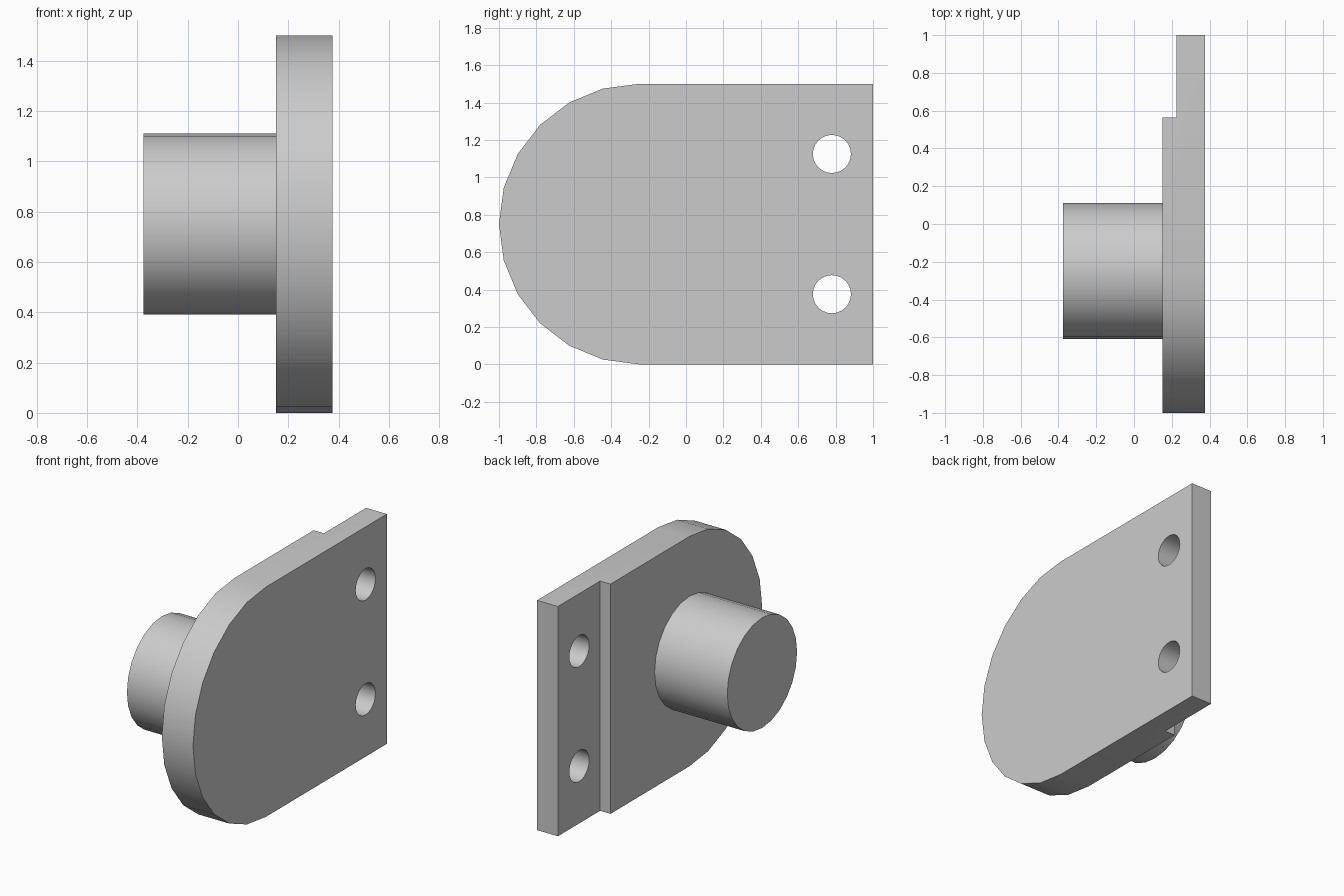
import bpy, bmesh
from math import sin, cos, pi, radians

if "Cube" in bpy.data.objects:
    bpy.data.objects.remove(bpy.data.objects["Cube"])

CY, CZ = -0.25, 0.75          # shared centre of the rounded end and the pin


def prism(name, pts, x0, x1):
    """Extrude a closed (y, z) outline along x."""
    bm = bmesh.new()
    face = bm.faces.new([bm.verts.new((x0, y, z)) for y, z in pts])
    ext = bmesh.ops.extrude_face_region(bm, geom=[face])
    verts = [v for v in ext["geom"] if isinstance(v, bmesh.types.BMVert)]
    bmesh.ops.translate(bm, verts=verts, vec=(x1 - x0, 0, 0))
    bmesh.ops.recalc_face_normals(bm, faces=bm.faces)
    mesh = bpy.data.meshes.new(name)
    bm.to_mesh(mesh)
    bm.free()
    obj = bpy.data.objects.new(name, mesh)
    bpy.context.collection.objects.link(obj)
    return obj


def arc(cy, cz, r, start, sweep, steps):
    return [(cy + r * cos(start + sweep * i / steps),
             cz + r * sin(start + sweep * i / steps)) for i in range(steps + 1)]


def circle(cy, cz, r, n):
    return arc(cy, cz, r, 0, 2 * pi, n)[:-1]


def combine(target, tool, operation):
    """Apply a boolean and remove the helper."""
    tool.hide_render = True
    mod = target.modifiers.new(operation, 'BOOLEAN')
    mod.operation, mod.object, mod.solver = operation, tool, 'EXACT'
    bpy.context.view_layer.objects.active = target
    bpy.ops.object.modifier_apply(modifier=mod.name)
    bpy.data.objects.remove(tool)


# Plate: square at +y, half-round at -y
outline = arc(CY, CZ, 0.75, pi / 2, pi, 12) + [(1, 0), (1, 1.5)]
plate = prism("mounting_plate_with_pin", outline, 0.15, 0.375)

# Thinner mounting strip along the square end
strip = [(0.565, -0.2), (1.2, -0.2), (1.2, 1.7), (0.565, 1.7)]
combine(plate, prism("strip_cutter", strip, 0.0, 0.225), 'DIFFERENCE')

# Two bolt holes
for z in (0.375, 1.125):
    combine(plate, prism("hole_cutter", circle(0.78, z, 0.102, 24), 0.0, 0.6), 'DIFFERENCE')

# Round pin on the back of the plate
combine(plate, prism("pin", circle(CY, CZ, 0.36, 24), -0.375, 0.2), 'UNION')

# Smooth the round walls, keep the rims sharp
bpy.ops.object.select_all(action='DESELECT')
plate.select_set(True)
bpy.context.view_layer.objects.active = plate
bpy.ops.object.shade_smooth_by_angle(angle=radians(30))
